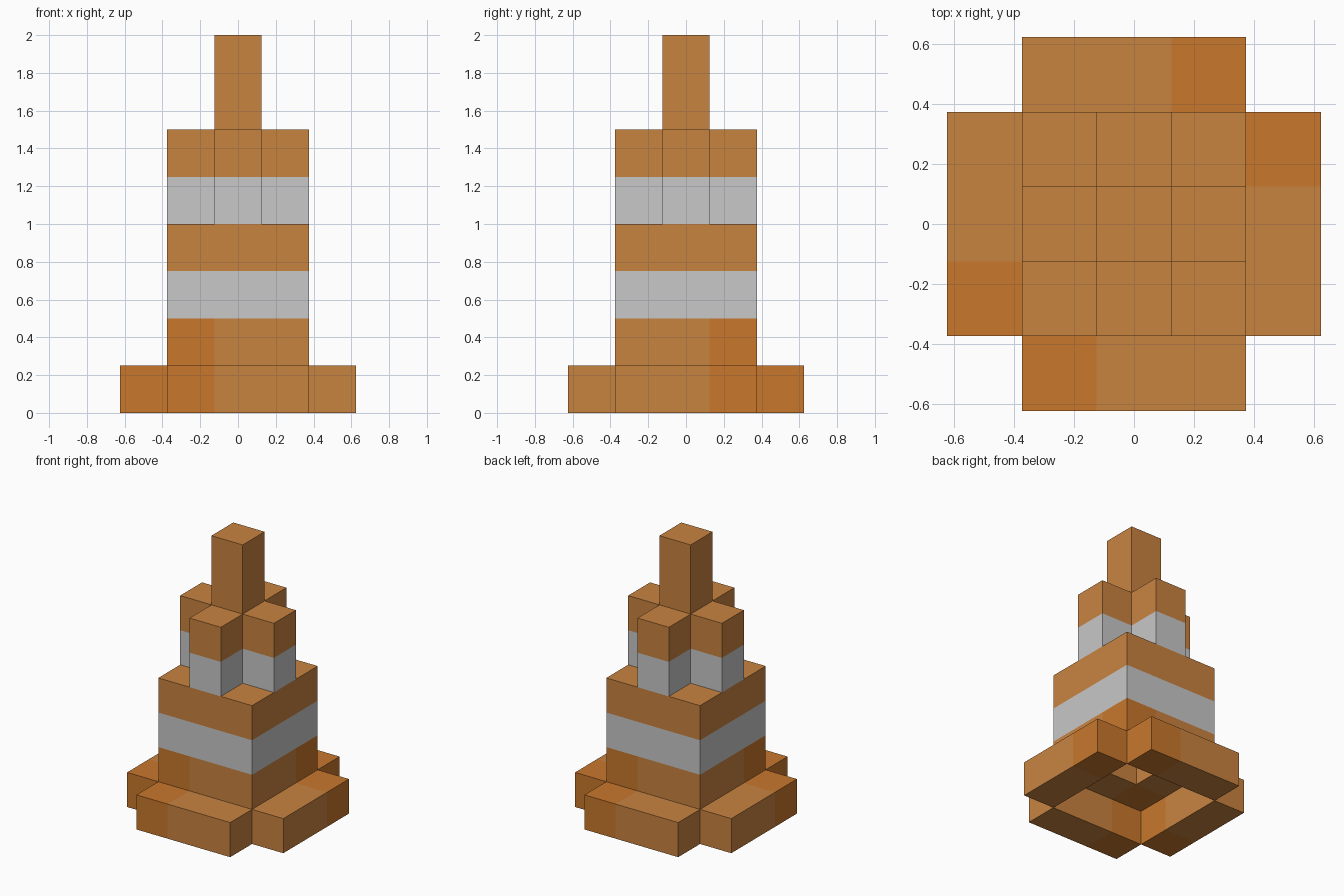
import bpy, bmesh
from mathutils import Vector

if "Cube" in bpy.data.objects:
    bpy.data.objects.remove(bpy.data.objects["Cube"])

U = 0.25  # edge of one building block


def lin(c):
    c /= 255
    return c / 12.92 if c <= 0.04045 else ((c + 0.055) / 1.055) ** 2.4


def material(name, rgb):
    m = bpy.data.materials.new(name)
    m.diffuse_color = (*[lin(c) for c in rgb], 1)
    m.use_nodes = True
    m.node_tree.nodes["Principled BSDF"].inputs["Base Color"].default_value = m.diffuse_color
    return m


MATS = [material("light_orange", (201, 131, 64)),
        material("deep_orange", (200, 119, 44)),
        material("pale_grey", (200, 200, 200))]


def blocks(keep, layers):
    r = range(-2, 3)
    return {(x, y, z) for x in r for y in r for z in layers if keep(abs(x), abs(y))}


# Parts as sets of blocks; everything below the tip is a hollow shell
PARTS = {
    "base_flange": blocks(lambda x, y: max(x, y) == 2 and min(x, y) < 2, [0]),
    "cone_body": blocks(lambda x, y: max(x, y) == 1, [1, 2, 3]),
    "upper_cross": blocks(lambda x, y: x + y == 1, [4, 5]),
    "tip": blocks(lambda x, y: x + y == 0, [6, 7]),
}
SOLID = set().union(*PARTS.values())


def colour(x, y, z):
    if z in (2, 4):                      # reflective bands
        return 2
    return 1 if z < 2 and x * y > 0 else 0  # deeper tone on two opposite corners


def build(name, cells):
    bm = bmesh.new()
    for cell in sorted(cells):
        for axis in range(3):
            for sign in (-1, 1):
                n = Vector((0, 0, 0))
                n[axis] = sign
                if tuple(int(a + b) for a, b in zip(cell, n)) in SOLID:
                    continue             # skip faces hidden between blocks
                u = Vector((0, 0, 0))
                u[(axis + 1) % 3] = 1
                v = n.cross(u)
                c = Vector(cell) + Vector((0, 0, 0.5)) + n / 2
                quad = [c + (u * a + v * b) / 2
                        for a, b in ((-1, -1), (1, -1), (1, 1), (-1, 1))]
                f = bm.faces.new([bm.verts.new(p * U) for p in quad])
                f.material_index = colour(*cell)
    bmesh.ops.remove_doubles(bm, verts=bm.verts, dist=1e-4)
    me = bpy.data.meshes.new(name)
    bm.to_mesh(me)
    bm.free()
    for m in MATS:
        me.materials.append(m)
    bpy.context.collection.objects.link(bpy.data.objects.new(name, me))


for part, cells in PARTS.items():
    build(part, cells)
